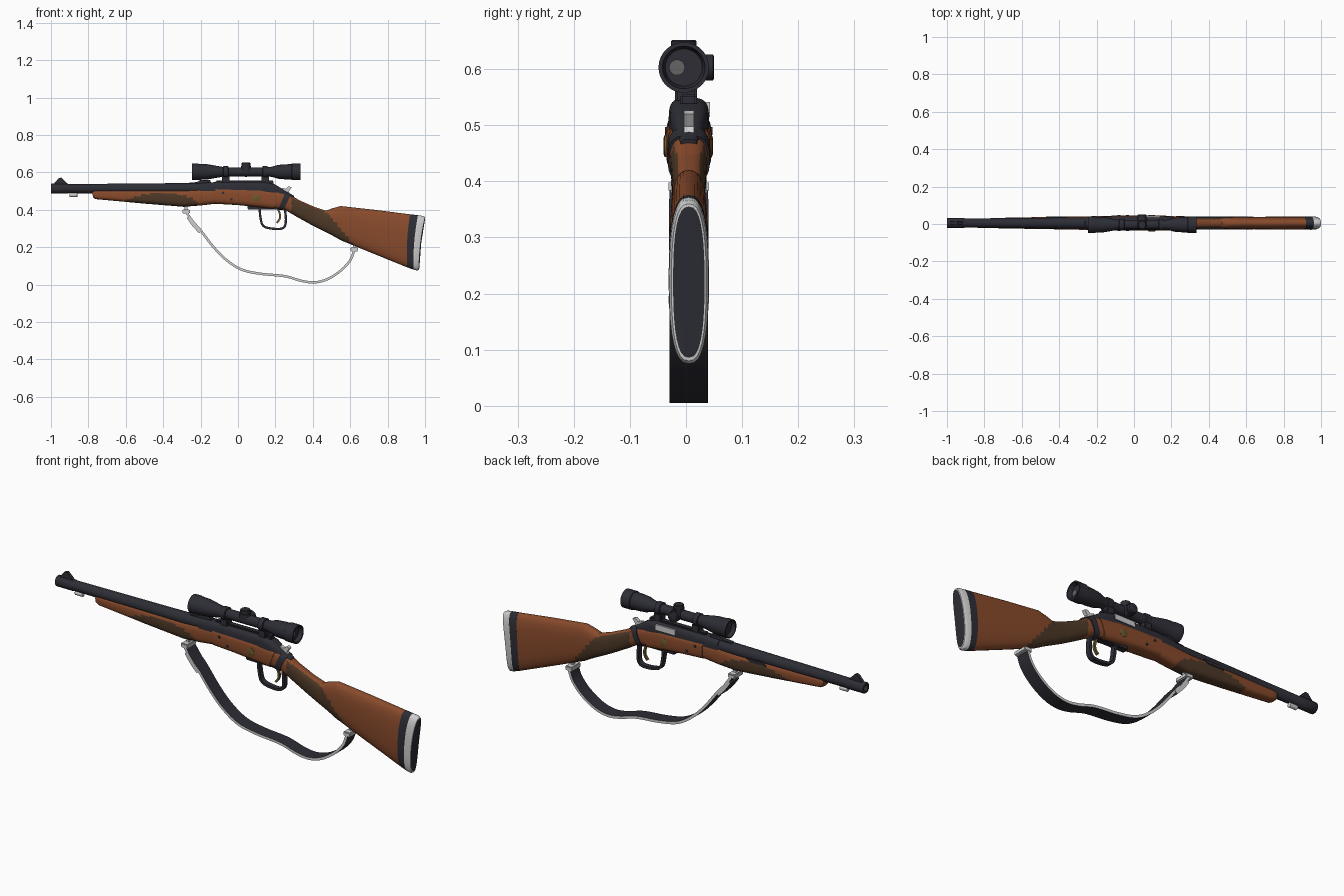
import bpy, bmesh, math
from mathutils import Vector, Matrix

if "Cube" in bpy.data.objects:
    bpy.data.objects.remove(bpy.data.objects["Cube"])

YC = 0.005  # centre plane of the rifle


def material(name, rgb):
    m = bpy.data.materials.new(name)
    m.use_nodes = True
    m.diffuse_color = (*rgb, 1)
    m.node_tree.nodes["Principled BSDF"].inputs["Base Color"].default_value = (*rgb, 1)
    return m


WOOD = material("walnut", (0.25, 0.07, 0.025))
GRIP = material("dark_walnut", (0.075, 0.04, 0.02))
METAL = material("blued_steel", (0.026, 0.026, 0.036))
LIGHT = material("pale_steel", (0.62, 0.62, 0.62))
BRASS = material("brass", (0.15, 0.1, 0.025))
GLASS = material("grey_glass", (0.13, 0.13, 0.13))


def finish(name, bm, mats, rule=None, angle=35):
    bmesh.ops.recalc_face_normals(bm, faces=bm.faces)
    if rule:
        for f in bm.faces:
            f.material_index = rule(f.calc_center_median())
    me = bpy.data.meshes.new(name)
    bm.to_mesh(me)
    bm.free()
    for m in mats:
        me.materials.append(m)
    ob = bpy.data.objects.new(name, me)
    bpy.context.collection.objects.link(ob)
    bpy.ops.object.select_all(action='DESELECT')
    ob.select_set(True)
    bpy.context.view_layer.objects.active = ob
    bpy.ops.object.shade_smooth_by_angle(angle=math.radians(angle))
    return ob


def skin(bm, rings, mat_of=lambda i, k: 0, caps=True):
    rows = [[bm.verts.new(p) for p in r] for r in rings]
    n = len(rows[0])
    for i in range(len(rows) - 1):
        for k in range(n):
            q = (k + 1) % n
            f = bm.faces.new((rows[i][k], rows[i][q], rows[i + 1][q], rows[i + 1][k]))
            f.material_index = mat_of(i, k)
    if caps:
        bm.faces.new(rows[0]).material_index = mat_of(0, 0)
        bm.faces.new(rows[-1]).material_index = mat_of(len(rows) - 2, 0)


def loft(name, stations, mats, power=2.6, steps=1, rule=None, mat_of=lambda i, k: 0, bow=0, n=32):
    """Each station: x top, z top, x bottom, z bottom, half width."""
    fine = []
    for a, b in zip(stations, stations[1:]):
        fine += [[p + (q - p) * s / steps for p, q in zip(a, b)] for s in range(steps)]
    fine.append(stations[-1])
    rings = []
    for xt, zt, xb, zb, w in fine:
        ring = []
        for k in range(n):
            a = math.tau * k / n
            c, s = math.cos(a), math.sin(a)
            c = math.copysign(abs(c) ** (2 / power), c)
            s = math.copysign(abs(s) ** (2 / power), s)
            t = (s + 1) / 2
            ring.append((xb + (xt - xb) * t - bow * (1 - s * s), YC + w * c, zb + (zt - zb) * t))
        rings.append(ring)
    bm = bmesh.new()
    skin(bm, rings, mat_of)
    return finish(name, bm, mats, rule)


def lathe(name, profile, at, mat, axis='X', n=32):
    """Profile of (distance along axis, radius)."""
    bm = bmesh.new()
    turn = {'X': Matrix.Identity(3), 'Y': Matrix.Rotation(math.pi / 2, 3, 'Z'),
            'Z': Matrix.Rotation(-math.pi / 2, 3, 'Y')}[axis]
    skin(bm, [[turn @ Vector((d, r * math.cos(math.tau * k / n), r * math.sin(math.tau * k / n))) + Vector(at)
               for k in range(n)] for d, r in profile])
    return finish(name, bm, [mat])


def box(name, x, z, half, mat, y=YC, bevel=0.004):
    bm = bmesh.new()
    bmesh.ops.create_cube(bm, size=1, matrix=Matrix.LocRotScale(
        Vector((sum(x) / 2, y, sum(z) / 2)), None, Vector((x[1] - x[0], 2 * half, z[1] - z[0]))))
    bmesh.ops.bevel(bm, geom=bm.edges[:], offset=bevel, segments=2, affect='EDGES')
    return finish(name, bm, [mat])


def prism(name, outline, half, mat, y=YC):
    bm = bmesh.new()
    skin(bm, [[(x, y + s * half, z) for x, z in outline] for s in (-1, 1)])
    return finish(name, bm, [mat])


def strap(name, pts, half, thick, mats, steps=6):
    """Flat band swept along a smooth path in the xz plane; second material on its edges."""
    pts = [Vector(p) for p in pts]
    ext = [2 * pts[0] - pts[1], *pts, 2 * pts[-1] - pts[-2]]
    path = []
    for a, b, c, d in zip(ext, ext[1:], ext[2:], ext[3:]):
        for s in range(steps):
            t = s / steps
            path.append(0.5 * (2 * b + (c - a) * t + (2 * a - 5 * b + 4 * c - d) * t * t
                               + (3 * b - a - 3 * c + d) * t ** 3))
    path.append(pts[-1])
    rings = []
    for i, p in enumerate(path):
        d = (path[min(i + 1, len(path) - 1)] - path[max(i - 1, 0)]).normalized()
        nx, nz = -d.y * thick / 2, d.x * thick / 2
        rings.append([(p.x + s * nx, YC + e * half, p.y + s * nz)
                      for s, e in ((1, -1), (1, 1), (-1, 1), (-1, -1))])
    bm = bmesh.new()
    skin(bm, rings, lambda i, k: (k % 2) * (len(mats) - 1))
    return finish(name, bm, mats)


# Wooden furniture with darker gripping panels
def grip_panel(c):
    below = c.z < min(0.47 - 0.43 * (c.x - 0.27), 0.38 - 1.2 * (c.x - 0.48))
    return int(c.x > 0.285 and below)


def fore_panel(c):
    return int(((c.x + 0.41) / 0.2) ** 2 + ((c.z - 0.42) / 0.07) ** 2 < 1)


loft("buttstock", [
    (0.20, 0.51, 0.17, 0.41, 0.037), (0.27, 0.485, 0.25, 0.40, 0.034),
    (0.33, 0.45, 0.31, 0.365, 0.031), (0.41, 0.415, 0.40, 0.315, 0.029),
    (0.47, 0.395, 0.46, 0.285, 0.030), (0.505, 0.408, 0.50, 0.265, 0.031),
    (0.55, 0.42, 0.55, 0.237, 0.032), (0.73, 0.40, 0.72, 0.167, 0.034),
    (0.925, 0.375, 0.91, 0.09, 0.035)], [WOOD, GRIP], steps=8, rule=grip_panel)
loft("butt_pad", [
    (0.92, 0.376, 0.905, 0.092, 0.0355), (0.962, 0.371, 0.938, 0.08, 0.0355),
    (0.962, 0.371, 0.938, 0.08, 0.036), (0.99, 0.367, 0.96, 0.075, 0.035),
    (1.0, 0.36, 0.968, 0.08, 0.031), (1.0, 0.355, 0.969, 0.086, 0.028),
    (1.0, 0.35, 0.97, 0.09, 0.02)], [METAL, LIGHT], bow=0.008,
    mat_of=lambda i, k: int(1 <= i <= 4))
loft("forearm", [
    (-0.78, 0.50, -0.775, 0.465, 0.022), (-0.765, 0.507, -0.76, 0.457, 0.027),
    (-0.5, 0.508, -0.5, 0.433, 0.032), (-0.3, 0.508, -0.29, 0.416, 0.035),
    (-0.2, 0.515, -0.2, 0.423, 0.037), (-0.115, 0.52, -0.115, 0.433, 0.038)],
    [WOOD, GRIP], power=3, steps=14, rule=fore_panel)
loft("receiver_wood", [
    (-0.12, 0.522, -0.12, 0.432, 0.040), (0.0, 0.518, 0.0, 0.425, 0.041),
    (0.12, 0.515, 0.10, 0.415, 0.041), (0.225, 0.50, 0.19, 0.405, 0.038)],
    [WOOD], power=3.5)

# Barrel, sights and receiver
lathe("barrel", [(-0.97, 0.015), (-1.0, 0.015), (-1.0, 0.025), (-0.997, 0.027), (-0.91, 0.027),
                 (-0.905, 0.0245), (-0.6, 0.027), (-0.15, 0.031)], (0, YC, 0.513), METAL)
prism("front_sight", [(-0.99, 0.533), (-0.96, 0.568), (-0.945, 0.572), (-0.905, 0.533)], 0.008, METAL)
prism("rear_sight", [(-0.27, 0.535), (-0.26, 0.545), (-0.22, 0.548), (-0.2, 0.56), (-0.15, 0.56),
                     (-0.14, 0.535)], 0.011, METAL)
loft("receiver", [
    (-0.2, 0.543, -0.2, 0.46, 0.033), (-0.1, 0.549, -0.1, 0.46, 0.036),
    (0.15, 0.549, 0.15, 0.46, 0.036), (0.2, 0.535, 0.19, 0.45, 0.034),
    (0.25, 0.502, 0.24, 0.44, 0.025), (0.3, 0.475, 0.29, 0.43, 0.015)], [METAL], power=3.5)
loft("tang_band", [(0.255, 0.497, 0.215, 0.401, 0.0385), (0.283, 0.482, 0.243, 0.397, 0.0375)],
     [METAL], power=2.8)
prism("ejection_port", [(0.03, 0.515), (0.03, 0.541), (0.14, 0.541), (0.14, 0.515)], 0.006, LIGHT, y=YC + 0.032)
prism("hammer", [(0.225, 0.50), (0.235, 0.518), (0.255, 0.512), (0.272, 0.526), (0.287, 0.52),
                 (0.272, 0.498), (0.28, 0.48), (0.25, 0.48)], 0.009, LIGHT)
prism("fore_latch", [(-0.47, 0.49), (-0.45, 0.505), (-0.36, 0.505), (-0.38, 0.49)], 0.004, METAL, y=YC + 0.031)

# Brass pins and small screws on both sides of the receiver
lathe("receiver_pin", [(-0.044, 0.014), (-0.042, 0.02), (0.042, 0.02), (0.044, 0.014)],
      (0.095, YC - 0.001, 0.463), BRASS, axis='Y')
for i, (x, z) in enumerate([(-0.08, 0.49), (-0.035, 0.455)]):
    lathe(f"receiver_screw_{i + 1}", [(-0.042, 0.007), (0.042, 0.007)], (x, YC, z), METAL, axis='Y', n=16)

# Trigger group
box("guard_plate", (0.05, 0.26), (0.402, 0.424), 0.016, METAL)
strap("trigger_guard", [(0.115, 0.41), (0.12, 0.36), (0.132, 0.318), (0.165, 0.302), (0.225, 0.298),
                        (0.25, 0.312), (0.256, 0.35), (0.25, 0.41)], 0.013, 0.012, [METAL])
strap("trigger", [(0.212, 0.41), (0.224, 0.375), (0.222, 0.35), (0.207, 0.33)], 0.006, 0.01, [BRASS])

# Telescopic sight
SZ, SY = 0.603, -0.004
lathe("scope_body", [
    (-0.225, 0.036), (-0.245, 0.039), (-0.245, 0.045), (-0.215, 0.045), (-0.21, 0.043), (-0.165, 0.041),
    (-0.08, 0.026), (-0.05, 0.024), (0.15, 0.024), (0.18, 0.027), (0.215, 0.037), (0.25, 0.04),
    (0.285, 0.041), (0.288, 0.045), (0.335, 0.045), (0.335, 0.038), (0.315, 0.033)], (0, SY, SZ), METAL)
lathe("eyepiece_glint", [(0.316, 0.014), (0.319, 0.014)], (0, SY - 0.012, SZ), GLASS)
lathe("elevation_turret", [(0, 0.027), (0.032, 0.027), (0.032, 0.023), (0.046, 0.023), (0.049, 0.02)],
      (0.043, SY, SZ), METAL, axis='Z')
lathe("windage_turret", [(0, 0.027), (0.036, 0.027), (0.036, 0.023), (0.052, 0.023), (0.054, 0.02)],
      (0.043, SY, SZ), METAL, axis='Y')
for i, x in enumerate((-0.065, 0.145)):
    lathe(f"scope_ring_{i + 1}", [(-0.014, 0.028), (-0.012, 0.031), (0.012, 0.031), (0.014, 0.028)],
          (x, SY, SZ), METAL)
    box(f"ring_foot_{i + 1}", (x - 0.02, x + 0.02), (0.54, 0.585), 0.02, METAL, y=0)
box("scope_rail", (-0.12, 0.19), (0.535, 0.556), 0.015, METAL)

# Carrying sling with its swivels
strap("sling", [(-0.275, 0.385), (-0.24, 0.335), (-0.2, 0.29), (-0.13, 0.2), (-0.06, 0.13), (0.02, 0.08),
                (0.12, 0.058), (0.25, 0.045), (0.34, 0.02), (0.41, 0.012), (0.48, 0.03), (0.55, 0.075),
                (0.6, 0.13), (0.622, 0.185)], 0.034, 0.013, [METAL, LIGHT])
strap("sling_buckle", [(-0.265, 0.362), (-0.235, 0.32), (-0.2, 0.282)], 0.0355, 0.022, [METAL, LIGHT])
for name, x, z, tilt in (("front_swivel", -0.277, 0.392, -0.9), ("rear_swivel", 0.622, 0.19, 0.7)):
    box(name + "_bar", (x - 0.02, x + 0.02), (z - 0.012, z + 0.01), 0.036, LIGHT)
    box(name + "_stud", (x - 0.008, x + 0.008), (z, z + 0.035), 0.008, LIGHT, bevel=0.002)
lathe("muzzle_stud", [(-0.022, 0.008), (-0.02, 0.011), (0.02, 0.011), (0.022, 0.008)],
      (-0.88, YC, 0.479), LIGHT, n=16)
